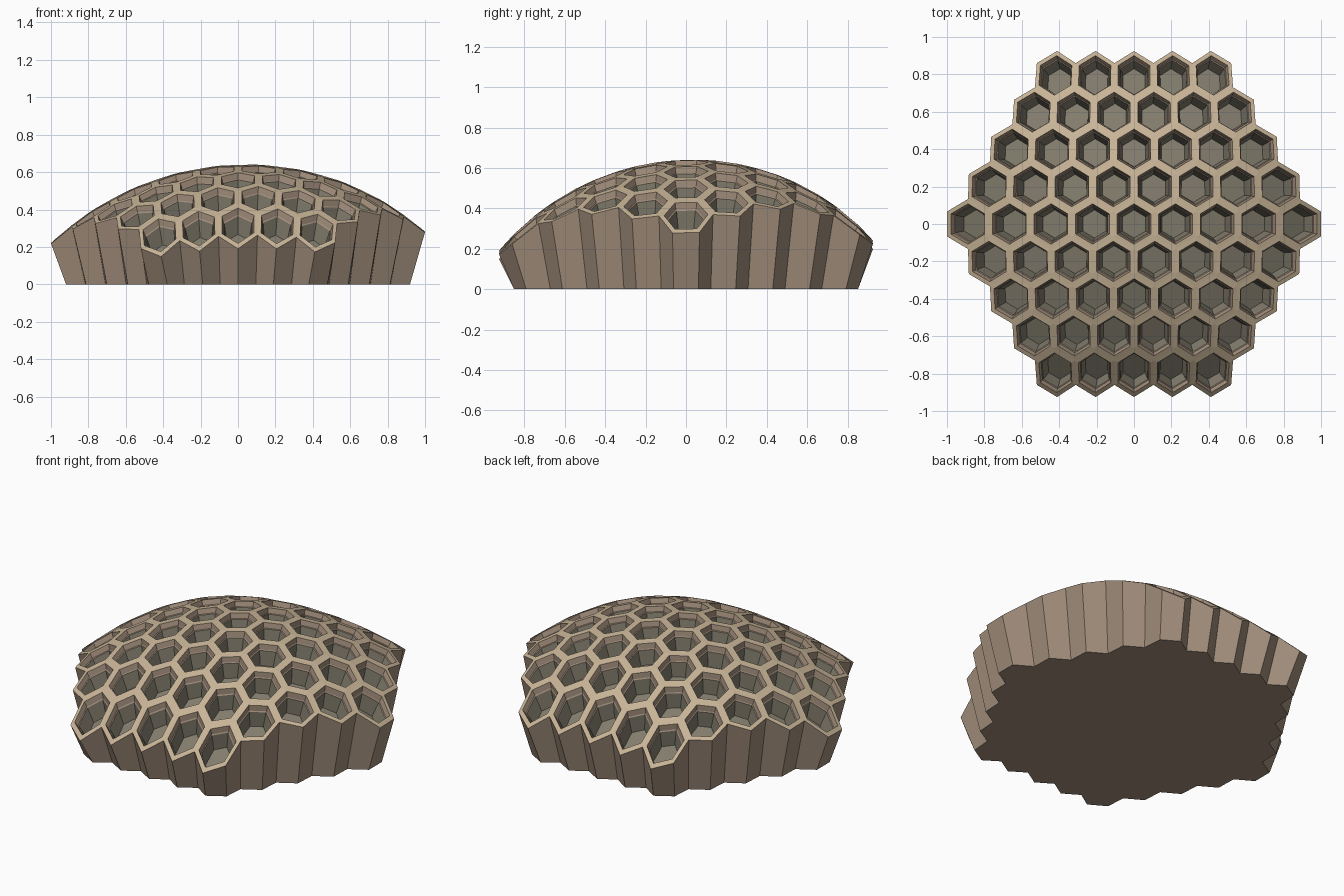
import bpy
import bmesh
from math import sin, cos, pi, sqrt
from mathutils import Vector

cube = bpy.data.objects.get("Cube")
if cube:
    bpy.data.objects.remove(cube, do_unlink=True)


def material(name, rgb):
    m = bpy.data.materials.new(name)
    m.use_nodes = True
    colour = (*rgb, 1)
    m.diffuse_color = colour
    m.node_tree.nodes["Principled BSDF"].inputs["Base Color"].default_value = colour
    return m


RIM, WALL, CAVITY = range(3)
MATERIALS = [
    material("tan_rim", (0.58, 0.46, 0.31)),
    material("brown_wall", (0.36, 0.27, 0.20)),
    material("olive_cavity", (0.22, 0.20, 0.15)),
]
RINGS = 4          # rings of cells around the central one
BASE_SCALE = 0.92  # the footprint is narrower than the crown
ROW = sqrt(3) / 2  # row spacing for a cell pitch of one


def cap_drop(d, radius):
    return radius - sqrt(radius * radius - d * d)


def dome(u, v, depth=0.0):
    """Map flat grid coordinates onto the dome, optionally sunk inwards."""
    x = 0.2222 * u * (1 - 0.0046 * v * v)
    y = v * (0.2315 - 0.00016 * v * v)
    z = 0.64 - cap_drop(x, 1.477) - cap_drop(y, 1.22)
    z += 0.2 * x * x * y * y + 0.03 * x + 0.027 * y
    lean = 1 - 0.4 * depth
    return Vector((x * lean, y * lean, z - depth))


def make_object(name, bm):
    bmesh.ops.remove_doubles(bm, verts=bm.verts, dist=0.0005)
    mesh = bpy.data.meshes.new(name)
    bm.to_mesh(mesh)
    bm.free()
    for m in MATERIALS:
        mesh.materials.append(m)
    obj = bpy.data.objects.new(name, mesh)
    bpy.context.collection.objects.link(obj)
    return obj


def hexagon(bm, u, v, scale, depth):
    r = scale / sqrt(3)
    return [bm.verts.new(dome(u + r * cos(a), v + r * sin(a), depth))
            for a in (pi / 6 + k * pi / 3 for k in range(6))]


# Each cell steps from rim to lip to cavity floor
# (scale, depth, colour of the band leading to this step)
STEPS = [
    (1.00, 0.000, None),
    (0.81, 0.000, RIM),
    (0.75, 0.030, WALL),
    (0.71, 0.034, WALL),
    (0.59, 0.120, CAVITY),
]


def add_cell(bm, u, v):
    previous = None
    for scale, depth, colour in STEPS:
        ring = hexagon(bm, u, v, scale, depth)
        if previous:
            for k in range(6):
                n = (k + 1) % 6
                f = bm.faces.new((previous[k], previous[n], ring[n], ring[k]))
                f.material_index = colour
        previous = ring
    bm.faces.new(previous).material_index = CAVITY


# Honeycomb crown
bm = bmesh.new()
for row in range(-RINGS, RINGS + 1):
    count = 2 * RINGS + 1 - abs(row)
    for i in range(count):
        add_cell(bm, i - (count - 1) / 2, row * ROW)
bmesh.ops.remove_doubles(bm, verts=bm.verts, dist=0.0005)

# Outer wall: drop the open border down to the flat footprint
border = [e for e in bm.edges if e.is_boundary]
lower = {}
for e in border:
    for vert in e.verts:
        if vert not in lower:
            lower[vert] = bm.verts.new((vert.co.x * BASE_SCALE,
                                        vert.co.y * BASE_SCALE, 0))
base_edges = []
for e in border:
    a, b = e.verts
    f = bm.faces.new((a, b, lower[b], lower[a]))
    f.material_index = WALL
    base_edges.append(bm.edges.get((lower[a], lower[b])))

# Flat underside
result = bmesh.ops.contextual_create(bm, geom=base_edges)
for f in result["faces"]:
    f.material_index = WALL
bmesh.ops.recalc_face_normals(bm, faces=bm.faces)
make_object("honeycomb_dome", bm)
